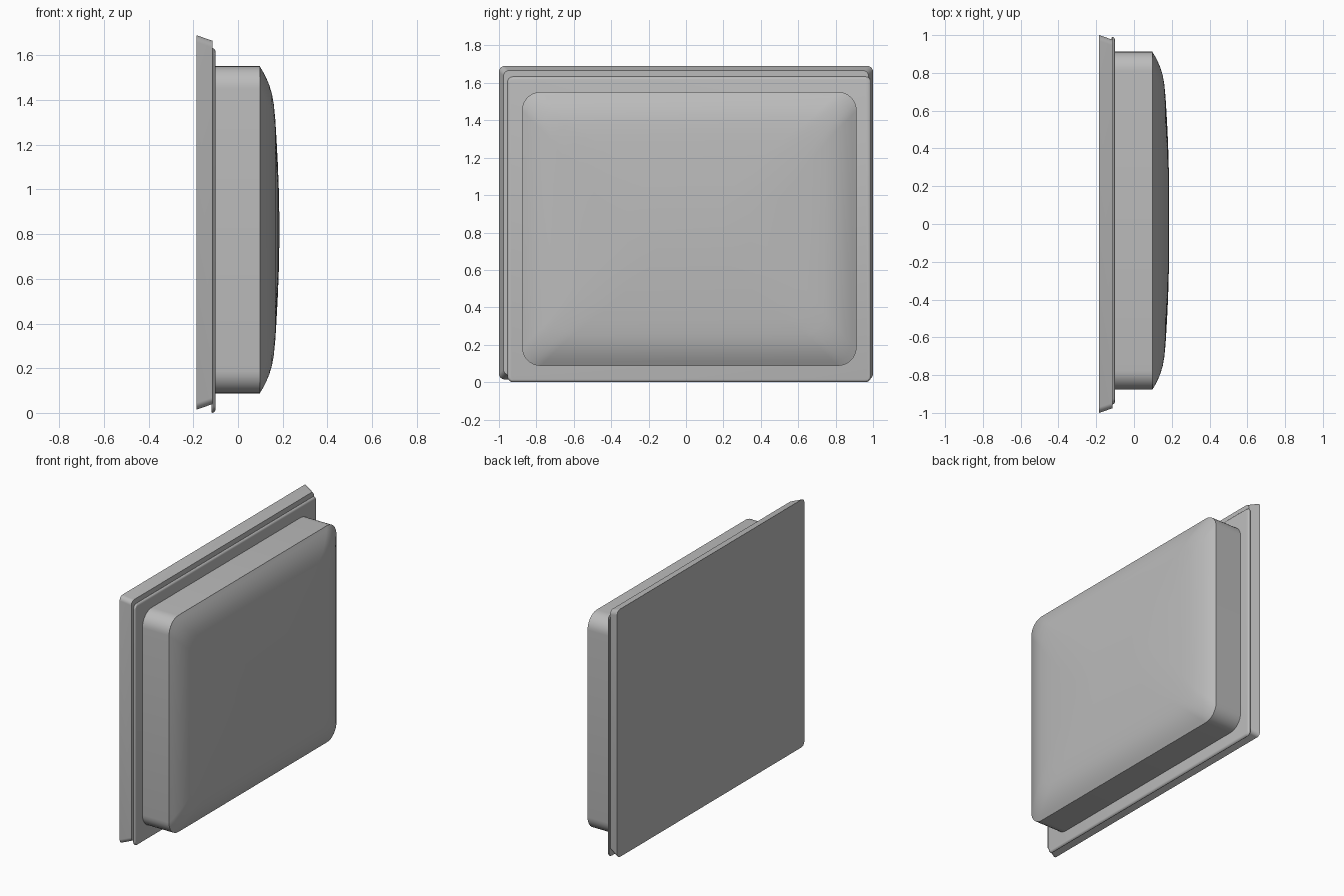
import bpy, bmesh, math

cube = bpy.data.objects.get("Cube")
if cube:
    bpy.data.objects.remove(cube, do_unlink=True)

grey = bpy.data.materials.new("plain grey")
grey.use_nodes = True
colour = (0.5, 0.5, 0.5, 1)
grey.diffuse_color = colour
grey.node_tree.nodes["Principled BSDF"].inputs["Base Color"].default_value = colour


def outline(x, box, inset, radius, steps=8):
    """Rounded rectangle in the plane at x, shrunk by inset."""
    y0, y1, z0, z1 = box
    cy, cz = (y0 + y1) / 2, (z0 + z1) / 2
    hy, hz = (y1 - y0) / 2 - inset, (z1 - z0) / 2 - inset
    r = min(radius, hy, hz)
    pts = []
    for corner, (sy, sz) in enumerate([(1, 1), (-1, 1), (-1, -1), (1, -1)]):
        for i in range(steps + 1):
            a = math.pi / 2 * (corner + i / steps)
            pts.append((x, cy + sy * (hy - r) + r * math.cos(a),
                        cz + sz * (hz - r) + r * math.sin(a)))
    return pts


def loft(name, box, profile):
    """Join outlines given as (x, inset, radius) and cap both ends."""
    bm = bmesh.new()
    rings = [[bm.verts.new(p) for p in outline(x, box, d, r)] for x, d, r in profile]
    for a, b in zip(rings, rings[1:]):
        n = len(a)
        for i in range(n):
            j = (i + 1) % n
            bm.faces.new((a[i], a[j], b[j], b[i]))
    bm.faces.new(rings[0][::-1])
    bm.faces.new(rings[-1])
    bmesh.ops.recalc_face_normals(bm, faces=bm.faces)
    mesh = bpy.data.meshes.new(name)
    bm.to_mesh(mesh)
    bm.free()
    mesh.materials.append(grey)
    obj = bpy.data.objects.new(name, mesh)
    bpy.context.collection.objects.link(obj)
    bpy.ops.object.select_all(action="DESELECT")
    obj.select_set(True)
    bpy.context.view_layer.objects.active = obj
    bpy.ops.object.shade_smooth_by_angle(angle=math.radians(30))
    return obj


# Flat back plate with tapered edges
loft("back_plate", (-1, 1, 0.015, 1.69),
     [(-0.185, 0, 0.03), (-0.115, 0.024, 0.03)])

# Thin flange with a rounded rim, set slightly off centre
loft("flange", (-0.955, 0.99, 0, 1.633),
     [(-0.118, 0.003, 0.03), (-0.113, 0, 0.03), (-0.108, 0.002, 0.03),
      (-0.103, 0.007, 0.025), (-0.101, 0.014, 0.02)])

# Box body and its shallow cushion-shaped front
body_box = (-0.877, 0.912, 0.087, 1.552)
loft("body", body_box, [(-0.105, 0, 0.1), (0.098, 0, 0.1)])
loft("domed_face", body_box,
     [(0.097, 0, 0.1), (0.112, 0.025, 0.1), (0.126, 0.052, 0.1),
      (0.140, 0.085, 0.1), (0.152, 0.125, 0.1), (0.160, 0.17, 0.11),
      (0.167, 0.24, 0.13), (0.172, 0.32, 0.15), (0.178, 0.43, 0.15),
      (0.183, 0.56, 0.15), (0.185, 0.67, 0.06)])
